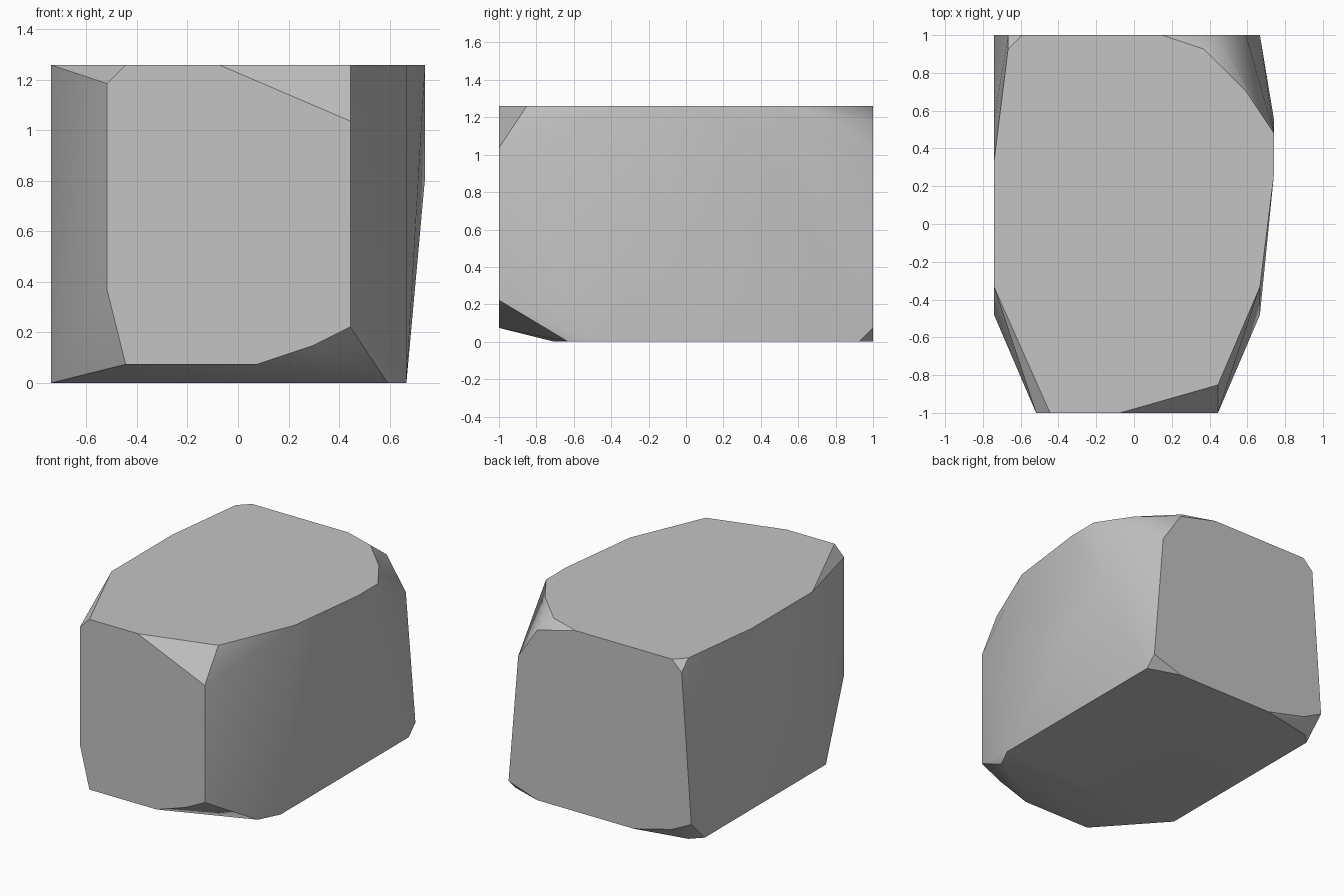
import bpy
import bmesh

cube = bpy.data.objects.get("Cube")
if cube:
    bpy.data.objects.remove(cube, do_unlink=True)

# Corner positions are whole steps of a carving grid
STEP = 2 / 27
HEIGHT, HALF_LENGTH = 17, 13.5

# Front and back facets as (x, z) outlines
front_outline = [(-7, 16), (-6, 17), (-1, 17), (6, 14), (6, 3),
                 (4, 2), (1, 1), (-6, 1), (-7, 5)]
back_outline = [(-8, 17), (2, 17), (6, 16), (8, 13), (9, 1), (6, 0),
                (-4, 0), (-8, 1), (-10, 2), (-9, 16)]

# Top and bottom facets as (x, y) outlines
top_outline = [(6, -11.5), (9, -4.5), (10, 3.5), (10, 6.5), (8, 9.5),
               (5, 12.5), (-9, 12.5), (-10, 4.5), (-10, -4.5)]
bottom_outline = [(-10, -6.5), (1, -9.5), (8, -8.5), (9, -6.5),
                  (9, 12.5), (-9, 12.5), (-10, 11.5)]

# Bulges on the two long sides
side_bulges = [(10, 7.5, 11), (-10, 7.5, 14)]

corners = [(x, -HALF_LENGTH, z) for x, z in front_outline]
corners += [(x, HALF_LENGTH, z) for x, z in back_outline]
corners += [(x, y, HEIGHT) for x, y in top_outline]
corners += [(x, y, 0) for x, y in bottom_outline]
corners += side_bulges

# Wrap the corners in a faceted stone
bm = bmesh.new()
for corner in corners:
    bm.verts.new([c * STEP for c in corner])
hull = bmesh.ops.convex_hull(bm, input=bm.verts[:])
unused = {g for g in hull["geom_interior"] + hull["geom_unused"]
          if isinstance(g, bmesh.types.BMVert)}
bmesh.ops.delete(bm, geom=list(unused), context="VERTS")
bmesh.ops.dissolve_limit(bm, angle_limit=0.01, verts=bm.verts[:], edges=bm.edges[:])
bmesh.ops.recalc_face_normals(bm, faces=bm.faces[:])

mesh = bpy.data.meshes.new("stone_block")
bm.to_mesh(mesh)
bm.free()
stone = bpy.data.objects.new("stone_block", mesh)
bpy.context.collection.objects.link(stone)

# Plain grey stone colour
grey = bpy.data.materials.new("stone_grey")
grey.use_nodes = True
colour = (0.55, 0.55, 0.55, 1)
grey.diffuse_color = colour
for node in grey.node_tree.nodes:
    if node.type == "BSDF_PRINCIPLED":
        node.inputs["Base Color"].default_value = colour
        node.inputs["Roughness"].default_value = 0.9
mesh.materials.append(grey)

# Soft shading across shallow angles, crisp facet edges elsewhere
bpy.ops.object.select_all(action="DESELECT")
stone.select_set(True)
bpy.context.view_layer.objects.active = stone
bpy.ops.object.shade_smooth_by_angle(angle=0.5236)
